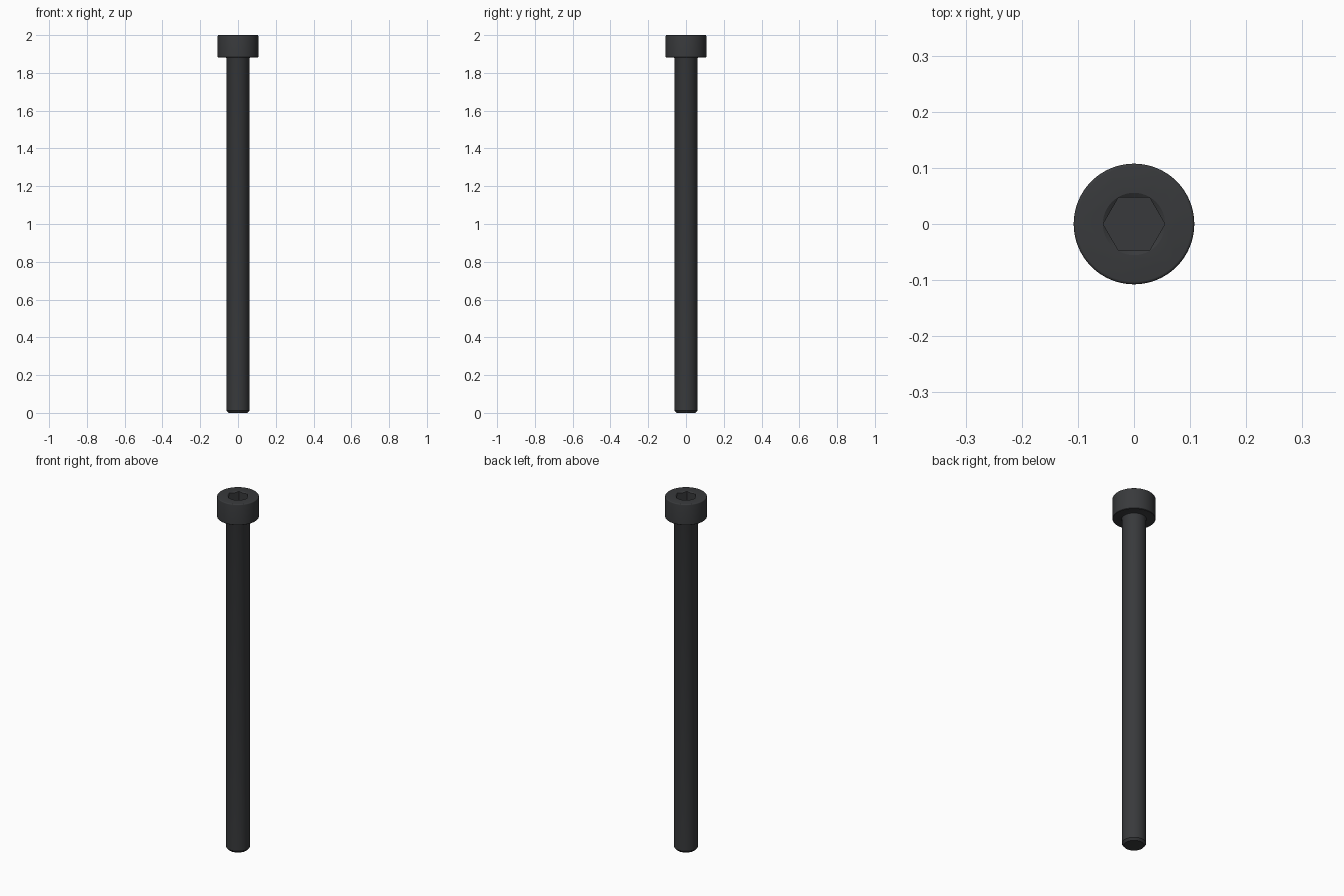
import bpy, bmesh, math

if "Cube" in bpy.data.objects:
    bpy.data.objects.remove(bpy.data.objects["Cube"])

TOP, HEAD_Z = 2.0, 1.882
HEAD_R, SHAFT_R = 0.1075, 0.061
HEX_R = 0.055


def revolve(name, profile, sides):
    """Closed solid of revolution from (radius, z) points; both ends are capped."""
    bm = bmesh.new()
    rings = [[bm.verts.new((r * math.cos(2 * math.pi * i / sides),
                            r * math.sin(2 * math.pi * i / sides), z))
              for i in range(sides)] for r, z in profile]
    for a, b in zip(rings, rings[1:]):
        for i in range(sides):
            j = (i + 1) % sides
            bm.faces.new((a[i], a[j], b[j], b[i]))
    bm.faces.new(rings[0][::-1])
    bm.faces.new(rings[-1])
    bmesh.ops.recalc_face_normals(bm, faces=bm.faces)
    mesh = bpy.data.meshes.new(name)
    bm.to_mesh(mesh)
    bm.free()
    ob = bpy.data.objects.new(name, mesh)
    bpy.context.collection.objects.link(ob)
    return ob


# Screw body: chamfered tip, plain shank, under-head fillet, head with rounded rim
profile = [(SHAFT_R - 0.01, 0), (SHAFT_R, 0.012), (SHAFT_R, HEAD_Z - 0.005),
           (SHAFT_R + 0.0015, HEAD_Z - 0.0015), (SHAFT_R + 0.005, HEAD_Z),
           (HEAD_R - 0.002, HEAD_Z), (HEAD_R, HEAD_Z + 0.002)]
rim = 0.005
profile += [(HEAD_R - rim + rim * math.cos(a), TOP - rim + rim * math.sin(a))
            for a in (math.radians(22.5 * k) for k in range(5))]
screw = revolve("cap_screw", profile, 96)

# Hex socket and its conical lead-in
hex_cutter = revolve("hex_cutter", [(HEX_R, TOP - 0.058), (HEX_R, TOP + 0.05)], 6)
lead_cutter = revolve("lead_in_cutter", [(0.0375, TOP - 0.0105), (0.0555, TOP),
                                         (0.0555, TOP + 0.03)], 96)
bpy.context.view_layer.objects.active = screw
screw.select_set(True)
for cutter in (hex_cutter, lead_cutter):
    mod = screw.modifiers.new(cutter.name, 'BOOLEAN')
    mod.operation = 'DIFFERENCE'
    mod.solver = 'EXACT'
    mod.object = cutter
    bpy.ops.object.modifier_apply(modifier=mod.name)
    bpy.data.objects.remove(cutter)

# Black oxide finish
mat = bpy.data.materials.new("black_steel")
mat.diffuse_color = (0.04, 0.042, 0.045, 1)
mat.use_nodes = True
mat.node_tree.nodes["Principled BSDF"].inputs["Base Color"].default_value = mat.diffuse_color
screw.data.materials.clear()
screw.data.materials.append(mat)
bpy.ops.object.shade_smooth_by_angle(angle=math.radians(30))
